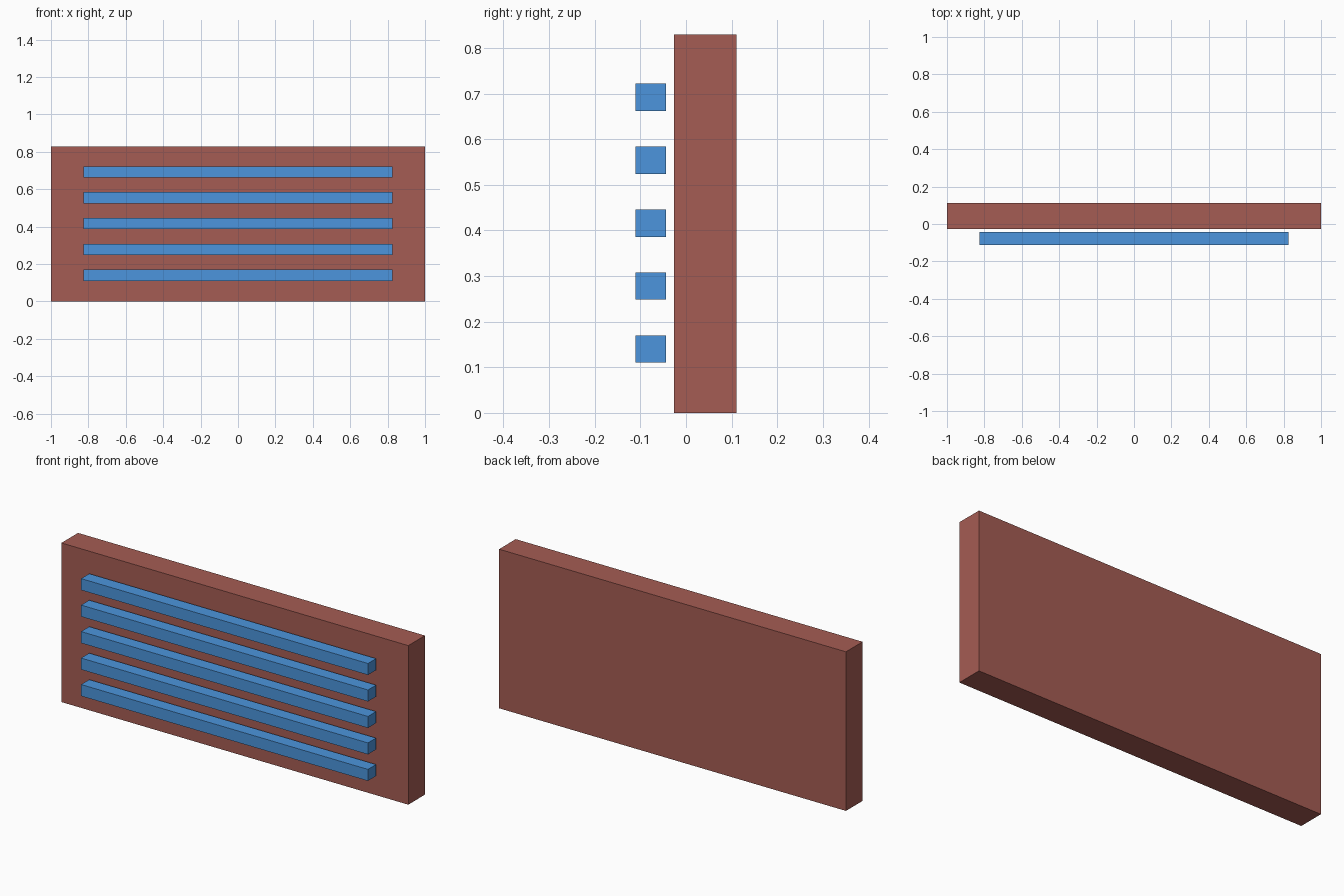
import bpy

if "Cube" in bpy.data.objects:
    bpy.data.objects.remove(bpy.data.objects["Cube"])


def material(name, color):
    mat = bpy.data.materials.new(name)
    mat.diffuse_color = (*color, 1)
    mat.use_nodes = True
    mat.node_tree.nodes["Principled BSDF"].inputs["Base Color"].default_value = mat.diffuse_color
    return mat


def box(name, low, high, mat):
    center = [(a + b) / 2 for a, b in zip(low, high)]
    bpy.ops.mesh.primitive_cube_add(size=1, location=center)
    obj = bpy.context.object
    obj.name = name
    obj.scale = [b - a for a, b in zip(low, high)]
    bpy.ops.object.transform_apply(location=False, rotation=False, scale=True)
    obj.data.materials.append(mat)
    return obj


brown = material("brown_red", (0.376, 0.107, 0.087))
blue = material("blue", (0.072, 0.301, 0.723))

# Upright back panel
box("panel", (-1, -0.026, 0), (1, 0.111, 0.829), brown)

# Five horizontal slats floating just in front of the panel
for i in range(5):
    z = 0.11 + i * 0.138
    box(f"slat_{i + 1}", (-0.827, -0.111, z), (0.827, -0.044, z + 0.06), blue)
